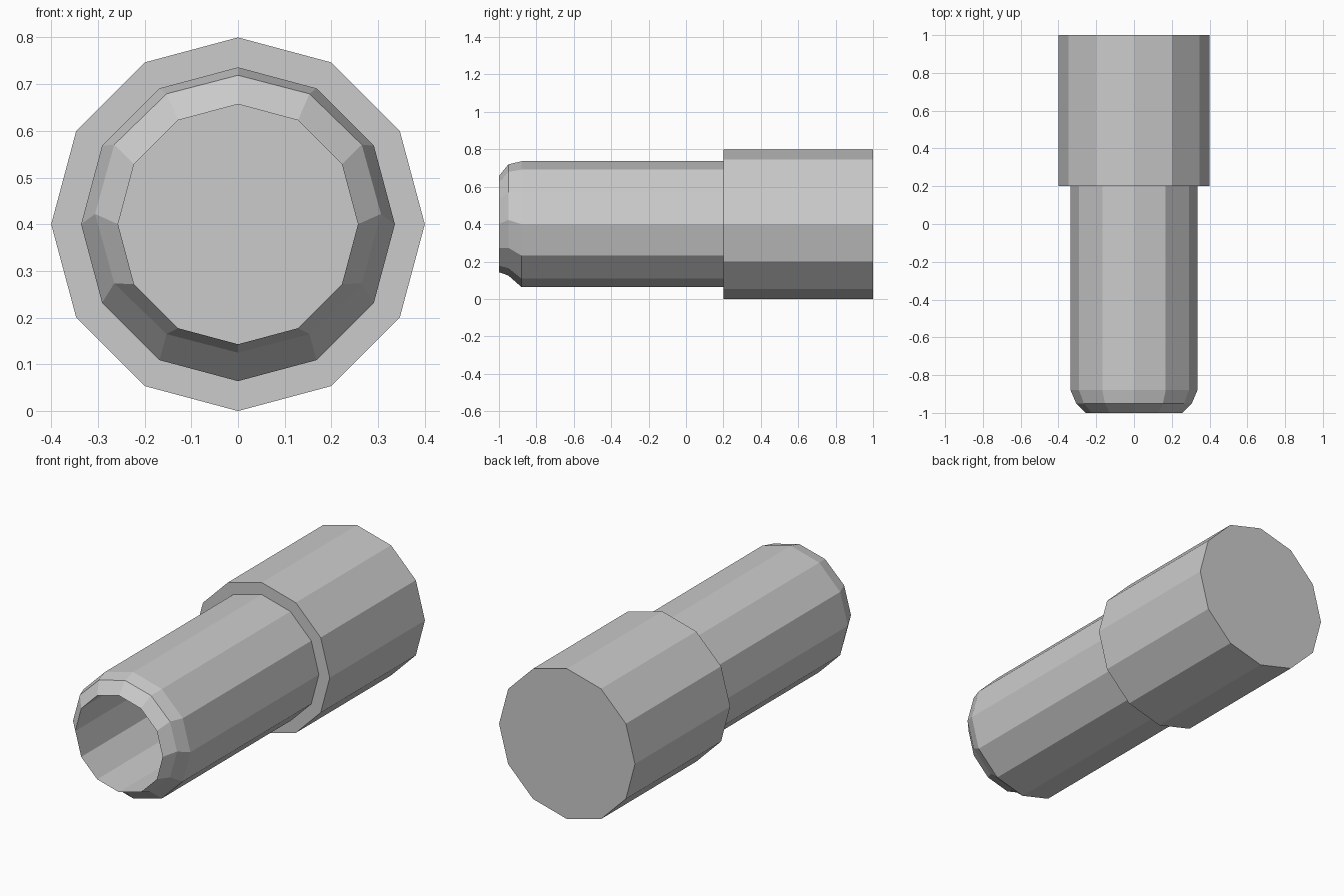
import bpy, bmesh
from math import sin, cos, pi

if "Cube" in bpy.data.objects:
    bpy.data.objects.remove(bpy.data.objects["Cube"])

SIDES = 12
# Profile along the axis: y, x radius, z radius, centre height
PROFILE = [
    (1.00, 0.40, 0.40, 0.40),      # closed back end
    (0.20, 0.40, 0.40, 0.40),      # collar front edge
    (0.20, 0.336, 0.336, 0.40),    # shoulder
    (-0.88, 0.336, 0.336, 0.40),   # barrel
    (-0.95, 0.306, 0.297, 0.422),  # slightly uneven rounded lip
    (-1.00, 0.257, 0.257, 0.40),   # mouth
    (0.20, 0.257, 0.257, 0.40),    # bore floor
]


def ring(bm, y, rx, rz, zc):
    return [bm.verts.new((rx * sin(2 * pi * i / SIDES), y,
                          zc + rz * cos(2 * pi * i / SIDES)))
            for i in range(SIDES)]


bm = bmesh.new()
rings = [ring(bm, *p) for p in PROFILE]

# Walls between neighbouring rings
for a, b in zip(rings, rings[1:]):
    for i in range(SIDES):
        j = (i + 1) % SIDES
        bm.faces.new((a[i], a[j], b[j], b[i]))

# Back cap and bore floor
bm.faces.new(rings[0])
bm.faces.new(rings[-1])
bmesh.ops.recalc_face_normals(bm, faces=bm.faces)

mesh = bpy.data.meshes.new("stepped_tube")
bm.to_mesh(mesh)
bm.free()
tube = bpy.data.objects.new("stepped_tube", mesh)
bpy.context.collection.objects.link(tube)
